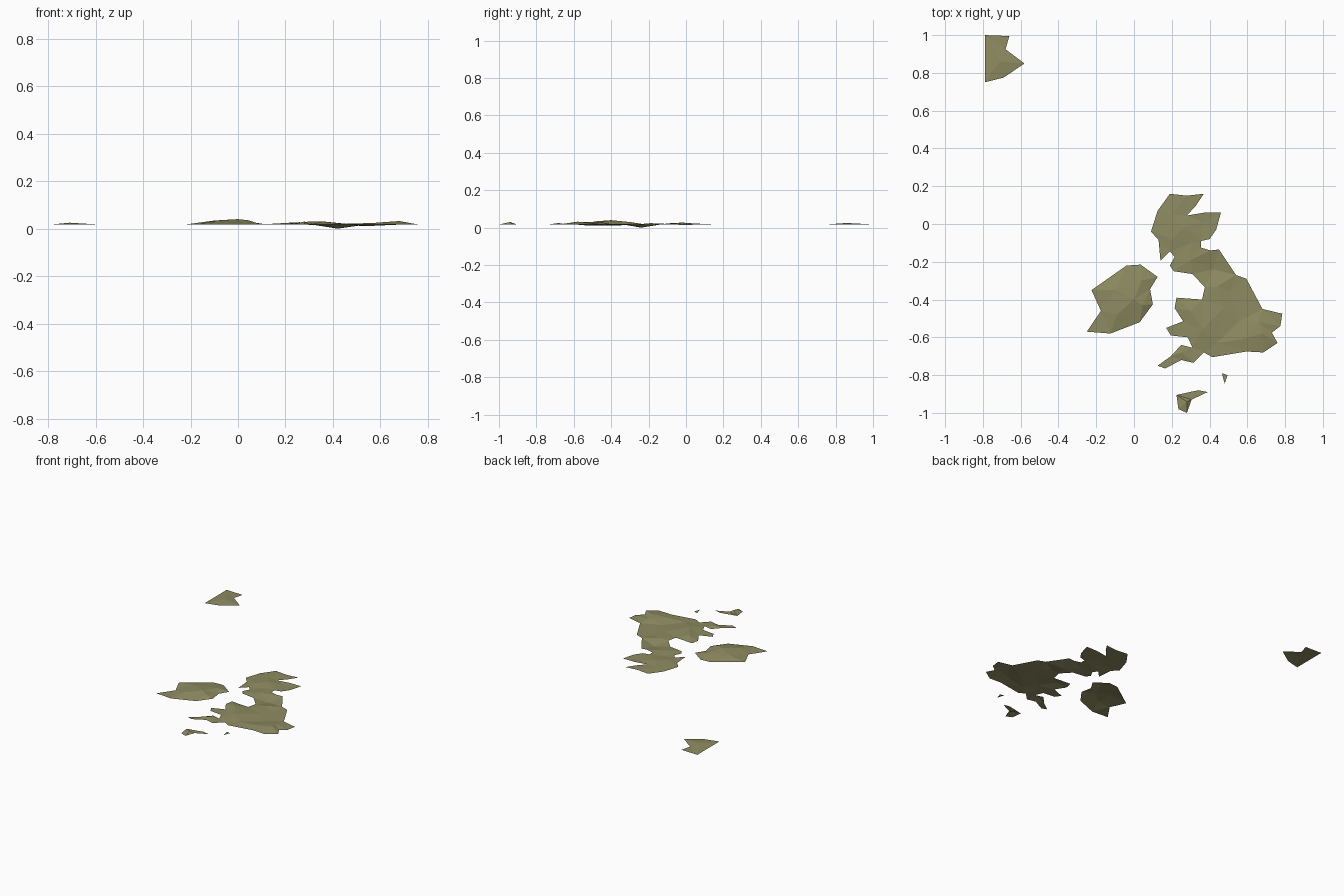
import bpy
from mathutils import Vector
from mathutils.geometry import delaunay_2d_cdt

SHORE = 0.017  # height of every coastline

mat = bpy.data.materials.new("olive_land")
mat.diffuse_color = (0.27, 0.26, 0.12, 1)


def land(name, coast, hills=()):
    """Thin low-poly sheet: a coastline triangulated around its hill points."""
    pts = [Vector(p) for p in coast] + [Vector(h[:2]) for h in hills]
    zs = [SHORE] * len(coast) + [h[2] for h in hills]
    n = len(coast)
    edges = [(i, (i + 1) % n) for i in range(n)]
    vs, _, faces, orig, _, _ = delaunay_2d_cdt(pts, edges, [], 1, 1e-5)
    verts = [(v.x, v.y, zs[o[0]] if o else SHORE) for v, o in zip(vs, orig)]
    # keep all faces pointing up
    up = []
    for a, b, c in faces:
        cross = (vs[b] - vs[a]).cross(vs[c] - vs[a])
        up.append((a, b, c) if cross > 0 else (a, c, b))
    me = bpy.data.meshes.new(name)
    me.from_pydata(verts, [], up)
    me.materials.append(mat)
    ob = bpy.data.objects.new(name, me)
    bpy.context.collection.objects.link(ob)
    return ob


# Large eastern island: coast clockwise from the north-west cape
east_coast = [(.19, .16), (.28, .15), (.37, .16), (.33, .10), (.28, .045), (.37, .06), (.46, .06),
              (.435, -.03), (.40, -.08), (.355, -.09), (.355, -.125), (.405, -.14), (.45, -.135),
              (.54, -.27), (.595, -.29), (.68, -.45), (.785, -.475), (.775, -.54), (.73, -.575),
              (.76, -.63), (.685, -.68), (.595, -.675)]
south_west_coast = [(.415, -.705), (.37, -.68), (.315, -.735), (.25, -.72), (.165, -.765),
                    (.125, -.75), (.195, -.70), (.25, -.64), (.31, -.655), (.285, -.60),
                    (.195, -.59), (.17, -.55), (.26, -.515), (.215, -.445), (.225, -.39),
                    (.36, -.40), (.375, -.335), (.31, -.265), (.21, -.25), (.19, -.22),
                    (.215, -.175), (.19, -.145), (.14, -.195), (.13, -.085), (.09, -.04),
                    (.125, .07)]
land("large_island", east_coast + south_west_coast, [
    (.20, .05, .022), (.26, -.02, .027), (.20, -.08, .024), (.36, .01, .014), (.30, -.10, .020),
    (.30, -.19, .024), (.42, -.24, .0), (.44, -.33, .020), (.51, -.36, .012), (.48, -.44, .018),
    (.30, -.46, .030), (.36, -.56, .030), (.55, -.52, .011), (.66, -.52, .026),
    (.68, -.58, .032), (.57, -.61, .024), (.44, -.63, .020), (.25, -.68, .025)])

# Western island with the highest hill
land("western_island",
     [(-.04, -.22), (.035, -.215), (.125, -.28), (.085, -.345), (.10, -.425), (.03, -.52),
      (-.125, -.58), (-.25, -.57), (-.175, -.46), (-.225, -.35)],
     [(-.10, -.35, .034), (.0, -.40, .040), (.04, -.30, .030), (-.09, -.48, .034),
      (.045, -.43, .035)])

# Far north-western island, cut off square at the map edge
land("northern_island",
     [(-.79, 1.0), (-.66, .995), (-.68, .925), (-.58, .85), (-.69, .775), (-.79, .75)],
     [(-.71, .86, .025)])

# Southern peninsula and the small cape next to it
land("southern_peninsula",
     [(.225, -.905), (.34, -.88), (.39, -.89), (.305, -.93), (.28, -1.0), (.235, -.98)],
     [(.28, -.94, .030)])
land("small_cape", [(.465, -.79), (.495, -.80), (.48, -.845)])

# Rest the deepest valley exactly on the ground
low = min(v.co.z for o in bpy.data.objects for v in o.data.vertices)
for o in bpy.data.objects:
    o.location.z -= low
